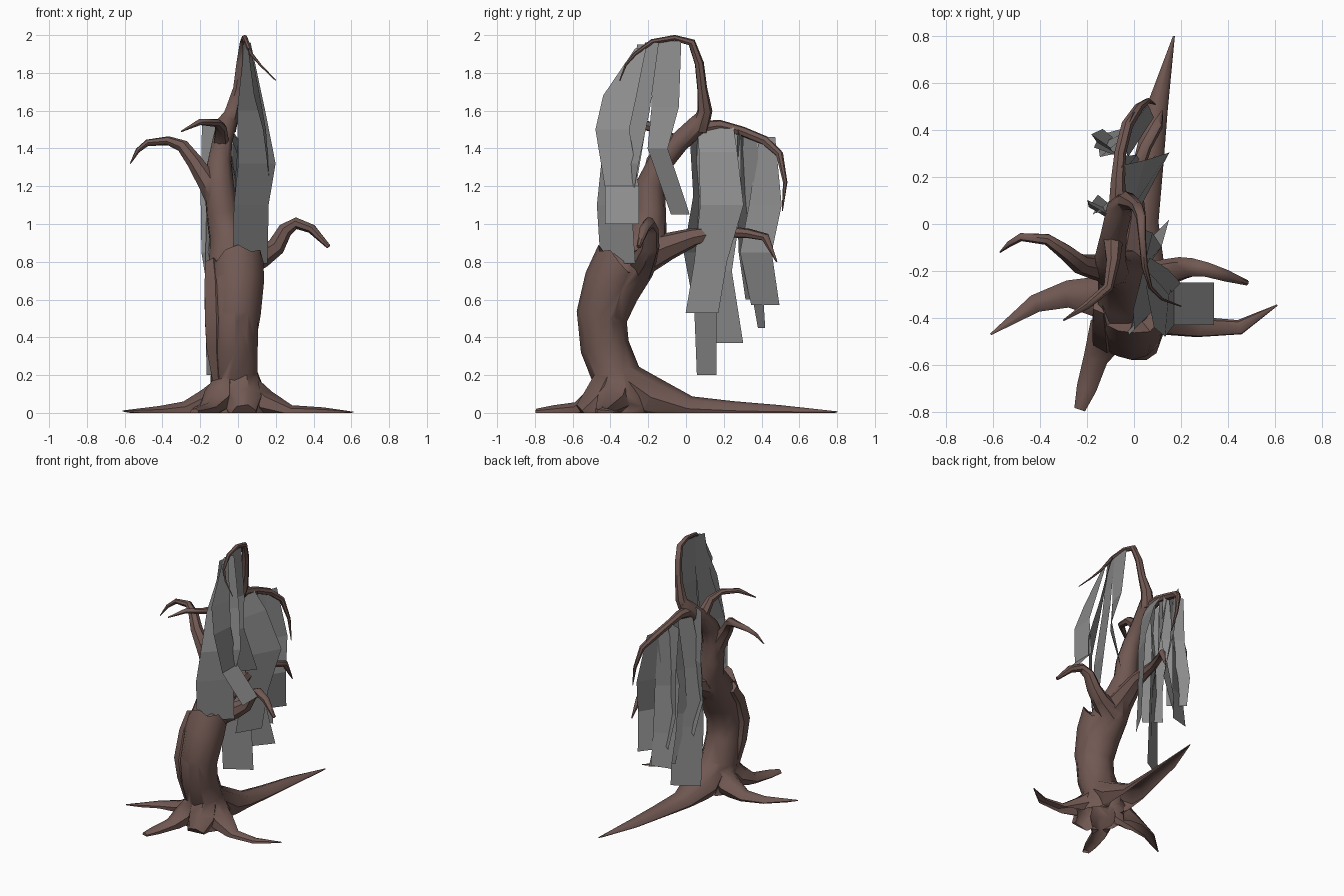
import bpy, bmesh, math
from mathutils import Vector


def material(name, rgb):
    m = bpy.data.materials.new(name)
    m.diffuse_color = (*rgb, 1)
    return m


bark = material("brown bark", (0.165, 0.098, 0.085))
grey = material("grey moss", (0.27, 0.27, 0.27))


def finish(bm, name, mat):
    me = bpy.data.meshes.new(name)
    bm.to_mesh(me)
    bm.free()
    ob = bpy.data.objects.new(name, me)
    bpy.context.collection.objects.link(ob)
    me.materials.append(mat)
    return ob


wood = []


def limb(name, rows, sides=7, jag=None, flat=1.0):
    """Tapered tube through (x, y, z, radius); jag lifts the last ring unevenly."""
    bm = bmesh.new()
    pts = [Vector(r[:3]) for r in rows]
    ref = Vector((0, 1, 0)) if abs((pts[-1] - pts[0]).normalized().y) < 0.7 else Vector((1, 0, 0))
    rings, u = [], None
    for i, p in enumerate(pts):
        t = (pts[min(i + 1, len(pts) - 1)] - pts[max(i - 1, 0)]).normalized()
        u = ref if u is None else u
        u = (u - t * u.dot(t)).normalized()
        v = t.cross(u)
        ring = []
        for k in range(sides):
            a = 2 * math.pi * k / sides
            q = p + (u * math.cos(a) + v * math.sin(a)) * rows[i][3]
            q.z = p.z + (q.z - p.z) * flat
            if jag and i == len(pts) - 1:
                q += t * jag[k % len(jag)]
            ring.append(bm.verts.new(q))
        rings.append(ring)
    for a, b in zip(rings, rings[1:]):
        for k in range(sides):
            n = (k + 1) % sides
            bm.faces.new((a[k], a[n], b[n], b[k]))
    bm.faces.new(rings[0][::-1])
    if jag:  # hollow broken end
        c = bm.verts.new(pts[-1] - t * 0.03)
        for k in range(sides):
            bm.faces.new((rings[-1][k], rings[-1][(k + 1) % sides], c))
    else:
        bm.faces.new(rings[-1])
    bmesh.ops.recalc_face_normals(bm, faces=bm.faces)
    wood.append(finish(bm, name, bark))


def strand(name, rows):
    """Hanging ribbon through (x, y, z, width, yaw in degrees)."""
    bm = bmesh.new()
    prev = None
    for x, y, z, w, yaw in rows:
        d = Vector((math.cos(math.radians(yaw)), math.sin(math.radians(yaw)), 0)) * w / 2
        cur = [bm.verts.new(Vector((x, y, z)) + s * d) for s in (-1, 1)]
        if prev:
            bm.faces.new((prev[0], cur[0], cur[1], prev[1]))
        prev = cur
    return finish(bm, name, grey)


# Leaning trunk
limb("tree", [(0, -.36, -.05, .17), (0, -.36, .08, .16), (-.02, -.37, .2, .13), (-.02, -.43, .35, .13),
              (-.02, -.445, .5, .133), (-.02, -.385, .66, .142), (-.03, -.29, .79, .13),
              (-.05, -.2, .93, .105), (-.085, -.19, 1.06, .085), (-.1, -.19, 1.2, .08),
              (-.1, -.14, 1.32, .065), (-.085, -.04, 1.43, .055), (-.06, .07, 1.53, .055),
              (-.04, .1, 1.58, .035)], 10)
# Broken outer trunk and bark ridge
limb("broken_stub", [(-.01, -.45, .35, .1), (-.01, -.45, .52, .13), (0, -.4, .7, .138), (.0, -.36, .79, .135)],
     12, jag=[-.03, .02, .0, .04, -.02, .03, .05, .02, .05, .01, -.02, .01])
limb("bark_ridge", [(-.1, -.42, .12, .03), (-.115, -.46, .35, .06), (-.115, -.48, .5, .07), (-.12, -.42, .68, .065),
                    (-.13, -.34, .79, .05)], 6)

# Roots, cut off at the ground further down
limb("back_root", [(0, -.38, .22, .1), (0, -.18, .08, .13), (.02, .02, .02, .085), (.06, .25, .01, .065),
                   (.1, .5, .005, .045), (.17, .8, .005, .004)], 8, flat=.8)
limb("right_root", [(0, -.36, .16, .1), (.14, -.39, .05, .09), (.28, -.44, .005, .045), (.45, -.44, .003, .033),
                    (.61, -.345, .004, .003)], flat=.8)
limb("left_root", [(0, -.36, .16, .1), (-.15, -.31, .06, .09), (-.28, -.3, .015, .06), (-.42, -.34, .006, .04),
                   (-.61, -.47, .01, .004)], flat=.8)
limb("front_root", [(0, -.38, .22, .09), (-.11, -.46, .07, .09), (-.16, -.57, .015, .055), (-.2, -.7, .005, .045),
                    (-.23, -.79, .003, .025)], flat=.8)
limb("front_lump_root", [(0, -.38, .2, .1), (.02, -.45, .06, .11), (.03, -.54, -.01, .07)])

# Branches
limb("top_branch", [(-.06, .07, 1.5, .05), (-.03, .1, 1.6, .04), (.0, .085, 1.72, .027), (.015, .07, 1.85, .025),
                    (.03, .03, 1.96, .022), (.035, -.06, 1.985, .016), (.045, -.18, 1.965, .014),
                    (.07, -.27, 1.9, .009), (.12, -.32, 1.84, .006), (.2, -.35, 1.76, .003)])
limb("rear_branch", [(-.07, .03, 1.5, .045), (-.07, .18, 1.52, .032), (-.06, .3, 1.49, .026), (-.03, .42, 1.44, .026),
                     (.02, .495, 1.37, .02), (.06, .525, 1.22, .012), (.09, .51, 1.07, .003)])
limb("left_branch", [(-.09, -.19, 1.1, .07), (-.16, -.185, 1.22, .055), (-.23, -.17, 1.33, .043), (-.29, -.12, 1.41, .035),
                     (-.37, -.065, 1.44, .025), (-.48, -.055, 1.43, .018), (-.53, -.085, 1.39, .013),
                     (-.57, -.12, 1.32, .003)])
limb("left_front_branch", [(-.09, -.06, 1.42, .045), (-.09, -.16, 1.51, .03), (-.11, -.27, 1.535, .022),
                           (-.2, -.345, 1.54, .017), (-.3, -.41, 1.49, .004)])
limb("right_branch", [(0, -.25, .78, .09), (.13, -.21, .83, .06), (.2, -.19, .88, .05), (.25, -.185, .97, .04),
                      (.31, -.195, 1.005, .032), (.39, -.22, .975, .026), (.48, -.25, .88, .012)])
limb("low_rear_branch", [(-.03, -.22, .83, .1), (-.02, -.1, .88, .075), (0, .04, .93, .05), (.0, .2, .96, .032),
                         (.05, .33, .95, .026), (.1, .42, .93, .024), (.12, .48, .8, .004)])

# Merge the wood into one skin, then open it at the ground
tree = wood[0]
bpy.context.view_layer.objects.active = tree
tree.select_set(True)
for part in wood[1:]:
    mod = tree.modifiers.new("join", 'BOOLEAN')
    mod.operation, mod.solver, mod.object = 'UNION', 'EXACT', part
    bpy.ops.object.modifier_apply(modifier=mod.name)
    bpy.data.objects.remove(part)
bm = bmesh.new()
bm.from_mesh(tree.data)
bmesh.ops.bisect_plane(bm, geom=bm.verts[:] + bm.edges[:] + bm.faces[:], plane_co=(0, 0, 0),
                       plane_no=(0, 0, 1), clear_inner=True)
bm.to_mesh(tree.data)
bm.free()
bpy.ops.object.shade_smooth_by_angle(angle=math.radians(50))

# Moss strands under the arching top branch
strand("moss_front_outer", [(.06, -.24, 1.93, .06, 75), (.1, -.35, 1.68, .18, 80), (.14, -.39, 1.5, .18, 85),
                            (.17, -.34, 1.2, .18, 90), (.34, -.34, 1.0, .18, 90)])
strand("moss_front_wide", [(.05, -.18, 1.96, .08, 65), (.07, -.28, 1.6, .23, 50), (.1, -.35, 1.32, .28, 45),
                           (.07, -.38, 1.1, .26, 45), (.065, -.36, .79, .26, 45)])
strand("moss_front_inner", [(.045, -.1, 1.97, .15, 90), (.06, -.11, 1.62, .15, 75), (.08, -.15, 1.4, .13, 55),
                            (.1, -.03, 1.05, .14, 45)])
strand("moss_front_back", [(.04, -.2, 1.95, .12, 75), (.03, -.26, 1.6, .13, 75), (.02, -.35, 1.25, .2, 70),
                           (.02, -.38, .9, .16, 60)])

# Moss strands under the rear branch
strand("moss_rear_wide", [(-.06, .155, 1.53, .19, 85), (.02, .17, 1.38, .21, 75), (.09, .19, 1.1, .26, 62),
                          (.05, .13, .8, .2, 60), (.03, .085, .53, .2, 60)])
strand("moss_rear_long", [(-.07, .12, 1.52, .12, 70), (-.09, .11, 1.1, .2, 40), (-.09, .1, .65, .21, 35),
                          (-.075, .11, .2, .21, 30)])
strand("moss_rear_middle", [(-.06, .24, 1.5, .1, 85), (-.04, .22, 1.1, .18, 55), (-.02, .17, .75, .19, 50),
                            (.04, .23, .37, .19, 50)])
strand("moss_rear_near", [(-.13, .05, 1.54, .14, 150), (-.13, .07, 1.15, .15, 155), (-.12, .03, .85, .17, 150),
                          (-.1, .08, .6, .14, 140)])
strand("moss_rear_side", [(-.1, .3, 1.5, .15, 160), (-.09, .31, 1.15, .16, 150), (-.12, .33, .85, .16, 140),
                          (-.08, .36, .6, .14, 140)])
strand("moss_rear_outer", [(-.02, .43, 1.46, .09, 70), (.01, .42, 1.1, .2, 60), (.03, .37, .85, .2, 57),
                           (.0, .42, .57, .19, 52)])
strand("moss_rear_thin", [(-.05, .34, 1.46, .08, 70), (-.08, .34, 1.05, .17, 40), (-.08, .37, .7, .16, 25),
                          (-.07, .4, .45, .15, 15)])
